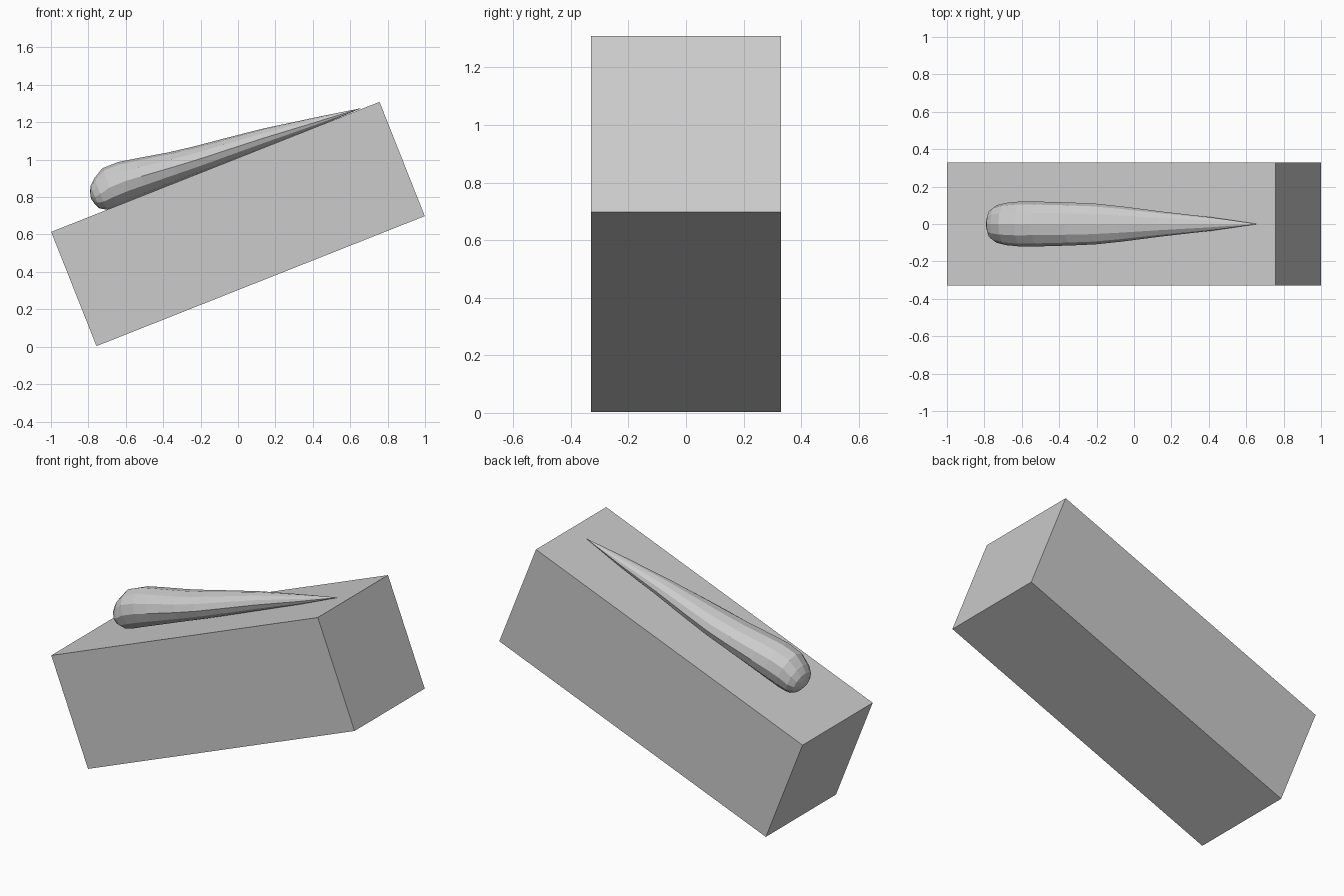
import bpy, bmesh, math
from mathutils import Matrix, Vector

if "Cube" in bpy.data.objects:
    bpy.data.objects.remove(bpy.data.objects["Cube"])

TILT = math.atan2(0.695, 1.755)
ROT = Matrix.Rotation(-TILT, 4, 'Y')


def add_object(name, bm):
    bmesh.ops.recalc_face_normals(bm, faces=bm.faces)
    mesh = bpy.data.meshes.new(name)
    bm.to_mesh(mesh)
    bm.free()
    obj = bpy.data.objects.new(name, mesh)
    bpy.context.collection.objects.link(obj)
    return obj


# Tilted square block
bm = bmesh.new()
bmesh.ops.create_cube(bm, size=1)
bmesh.ops.scale(bm, vec=(1.888, 0.66, 0.657), verts=bm.verts)
bmesh.ops.transform(bm, matrix=Matrix.Translation((0, 0, 0.656)) @ ROT, verts=bm.verts)
add_object("base_block", bm)

# Faceted teardrop lying on the block: distance along, centre height, half width, half height
SECTIONS = [
    (0.272, 0.085, 0.045, 0.035),
    (0.287, 0.085, 0.078, 0.065),
    (0.320, 0.090, 0.100, 0.090),
    (0.380, 0.104, 0.113, 0.110),
    (0.470, 0.105, 0.121, 0.109),
    (0.560, 0.097, 0.120, 0.101),
    (0.740, 0.080, 0.115, 0.083),
    (0.880, 0.069, 0.109, 0.073),
    (1.030, 0.060, 0.094, 0.064),
    (1.250, 0.046, 0.067, 0.050),
    (1.530, 0.023, 0.036, 0.026),
]
SIDES = 12
bm = bmesh.new()
rings = []
for s, hc, ry, rh in SECTIONS:
    angles = [2 * math.pi * i / SIDES for i in range(SIDES)]
    rings.append([bm.verts.new((s, ry * math.cos(a), hc + rh * math.sin(a))) for a in angles])
nose = bm.verts.new((0.264, 0, 0.085))
tip = bm.verts.new((1.787, 0, 0.003))
for i in range(SIDES):
    j = (i + 1) % SIDES
    for a, b in zip(rings, rings[1:]):
        bm.faces.new((a[i], a[j], b[j], b[i]))
    bm.faces.new((nose, rings[0][j], rings[0][i]))
    bm.faces.new((tip, rings[-1][i], rings[-1][j]))
bmesh.ops.transform(bm, matrix=Matrix.Translation((-1, 0, 0.615)) @ ROT, verts=bm.verts)
add_object("teardrop", bm)
